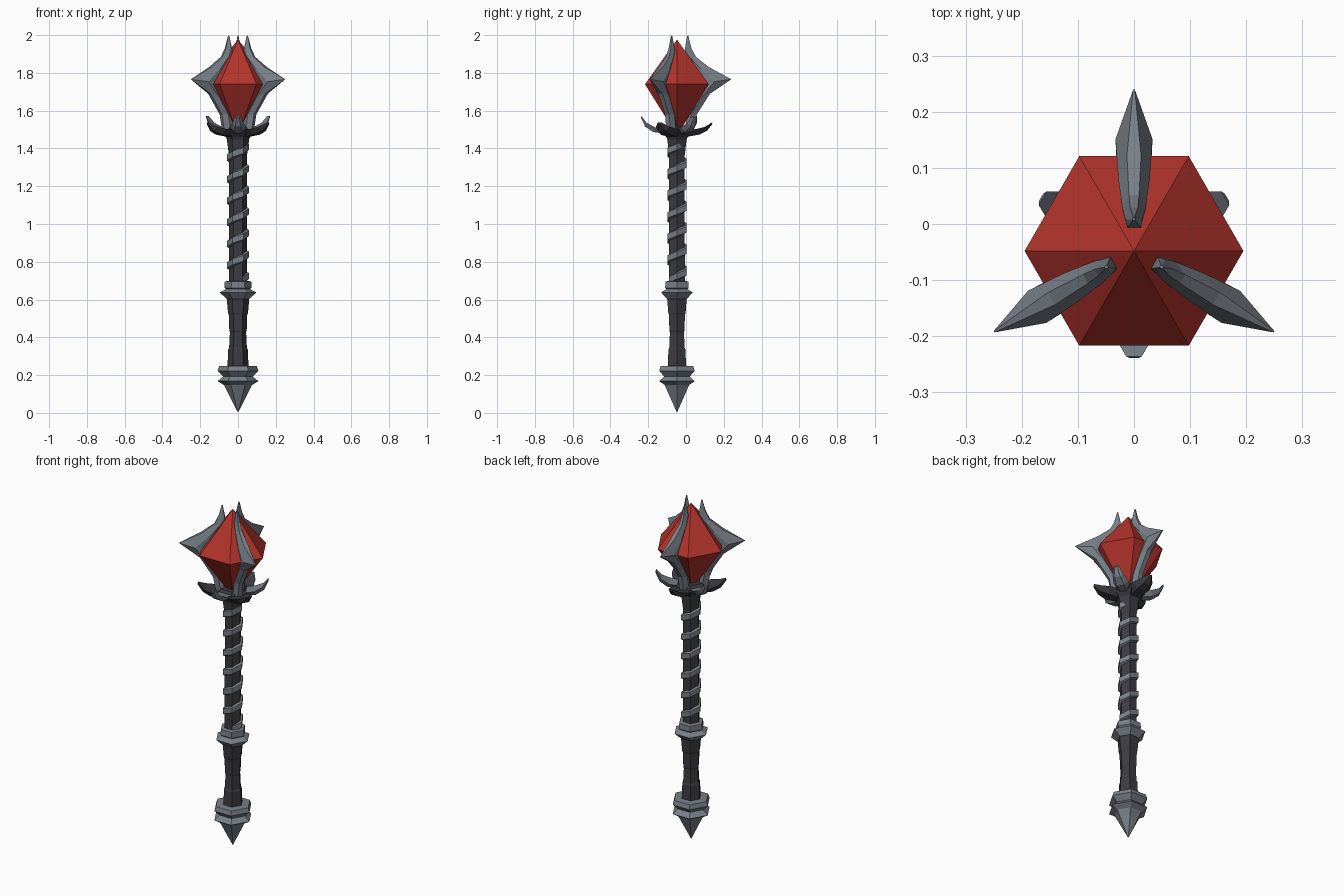
import bpy, bmesh, math
from mathutils import Vector

if "Cube" in bpy.data.objects:
    bpy.data.objects.remove(bpy.data.objects["Cube"])

CY = -0.048  # the mace axis sits slightly forward of the origin


def material(name, rgb):
    m = bpy.data.materials.new(name)
    m.diffuse_color = (*rgb, 1)
    m.use_nodes = True
    m.node_tree.nodes["Principled BSDF"].inputs["Base Color"].default_value = m.diffuse_color
    return m


STEEL = material("steel", (0.19, 0.215, 0.25))
DARK = material("dark iron", (0.045, 0.044, 0.052))
RED = material("red crystal", (0.45, 0.034, 0.025))


def loft(name, rings, mat, angle=0):
    """Skin a list of equal-length point rings, closing both ends."""
    bm = bmesh.new()
    vs = [[bm.verts.new(p) for p in ring] for ring in rings]
    n = len(vs[0])
    for a, b in zip(vs, vs[1:]):
        for i in range(n):
            j = (i + 1) % n
            bm.faces.new((a[i], a[j], b[j], b[i]))
    bm.faces.new(vs[0][::-1])
    bm.faces.new(vs[-1])
    bmesh.ops.remove_doubles(bm, verts=bm.verts, dist=0.0002)
    bmesh.ops.recalc_face_normals(bm, faces=bm.faces)
    me = bpy.data.meshes.new(name)
    bm.to_mesh(me)
    bm.free()
    me.materials.append(mat)
    ob = bpy.data.objects.new(name, me)
    ob.location = (0, CY, 0)
    ob.rotation_euler.z = math.radians(angle)
    bpy.context.collection.objects.link(ob)
    return ob


def hexa(name, profile, mat):
    """Six-sided turned part from (radius, height) pairs."""
    rings = [[(r * math.cos(math.pi / 3 * i), r * math.sin(math.pi / 3 * i), z)
              for i in range(6)] for r, z in profile]
    return loft(name, rings, mat)


# Pommel, grip, guard ring and shaft
hexa("pommel", [(0.001, 0.003), (0.075, 0.148), (0.108, 0.168), (0.078, 0.193),
                (0.108, 0.222), (0.1, 0.247), (0.05, 0.25)], STEEL)
hexa("grip", [(0.056, 0.24), (0.052, 0.335), (0.047, 0.345), (0.043, 0.425),
              (0.046, 0.435), (0.049, 0.52), (0.053, 0.53), (0.06, 0.61)], DARK)
hexa("guard_ring", [(0.05, 0.6), (0.062, 0.605), (0.097, 0.638), (0.064, 0.655),
                    (0.072, 0.662), (0.07, 0.695), (0.045, 0.7)], STEEL)
hexa("shaft", [(0.048, 0.69), (0.047, 1.36), (0.054, 1.41), (0.06, 1.455)], DARK)

# Steel band winding up the shaft
band = []
for k in range(39):
    a = math.radians(-60 + 60 * k)
    z = 0.705 + 0.114 / 6 * k
    out = 0.059 if 0 < k < 38 else 0.05
    band.append([(r * math.cos(a), r * math.sin(a), z + h) for r, h in
                 ((0.04, -0.024), (out, -0.015), (out, 0.015), (0.04, 0.024))])
loft("spiral_band", band, STEEL)

# Collar under the head
hexa("collar", [(0.055, 1.44), (0.065, 1.46), (0.095, 1.49), (0.07, 1.52)], DARK)

# Crystal
hexa("crystal", [(0.03, 1.51), (0.195, 1.74), (0.001, 1.975)], RED)


def petal(name, sections, mat, angle):
    """Curved leaf from (radius, height, half width, thickness)."""
    rings = [[(r, -w, z), (r + t * 0.4, -w * 0.5, z - t),
              (r + t * 0.4, w * 0.5, z - t), (r, w, z)] for r, z, w, t in sections]
    loft(name, rings, mat, angle)


UPPER = [(0.03, 1.50, 0.035, 0.025), (0.115, 1.512, 0.042, 0.025),
         (0.16, 1.535, 0.03, 0.02), (0.188, 1.572, 0.014, 0.008)]
LOWER = [(0.03, 1.495, 0.05, 0.035), (0.105, 1.503, 0.062, 0.03),
         (0.15, 1.515, 0.042, 0.022), (0.185, 1.538, 0.01, 0.008)]

# Claw: outer radius, outer z, inner radius, inner z, half width
CLAW = [(0.09, 1.495, 0.04, 1.495, 0.028), (0.105, 1.58, 0.055, 1.58, 0.027),
        (0.175, 1.69, 0.11, 1.67, 0.03), (0.288, 1.766, 0.14, 1.745, 0.033),
        (0.17, 1.83, 0.10, 1.81, 0.028), (0.1, 1.885, 0.055, 1.875, 0.02),
        (0.077, 1.93, 0.042, 1.925, 0.015), (0.06, 1.997, 0.054, 1.995, 0.003)]


def claw(angle):
    rings = []
    for ro, zo, ri, zi, w in CLAW:
        o, i = Vector((ro, 0, zo)), Vector((ri, 0, zi))
        m = o.lerp(i, 0.6)
        s = Vector((0, w, 0))
        e = s * (0.04 if ro > 0.25 else 0.45)
        rings.append([o + e, m + s, i + s * 0.8, i - s * 0.8, m - s, o - e])
    loft("claw", rings, STEEL, angle)


# Three claws with three low petals below, and three high petals between
for k in range(3):
    claw(90 + 120 * k)
    petal("low_petal", LOWER, DARK, 90 + 120 * k)
    petal("high_petal", UPPER, STEEL, 30 + 120 * k)
